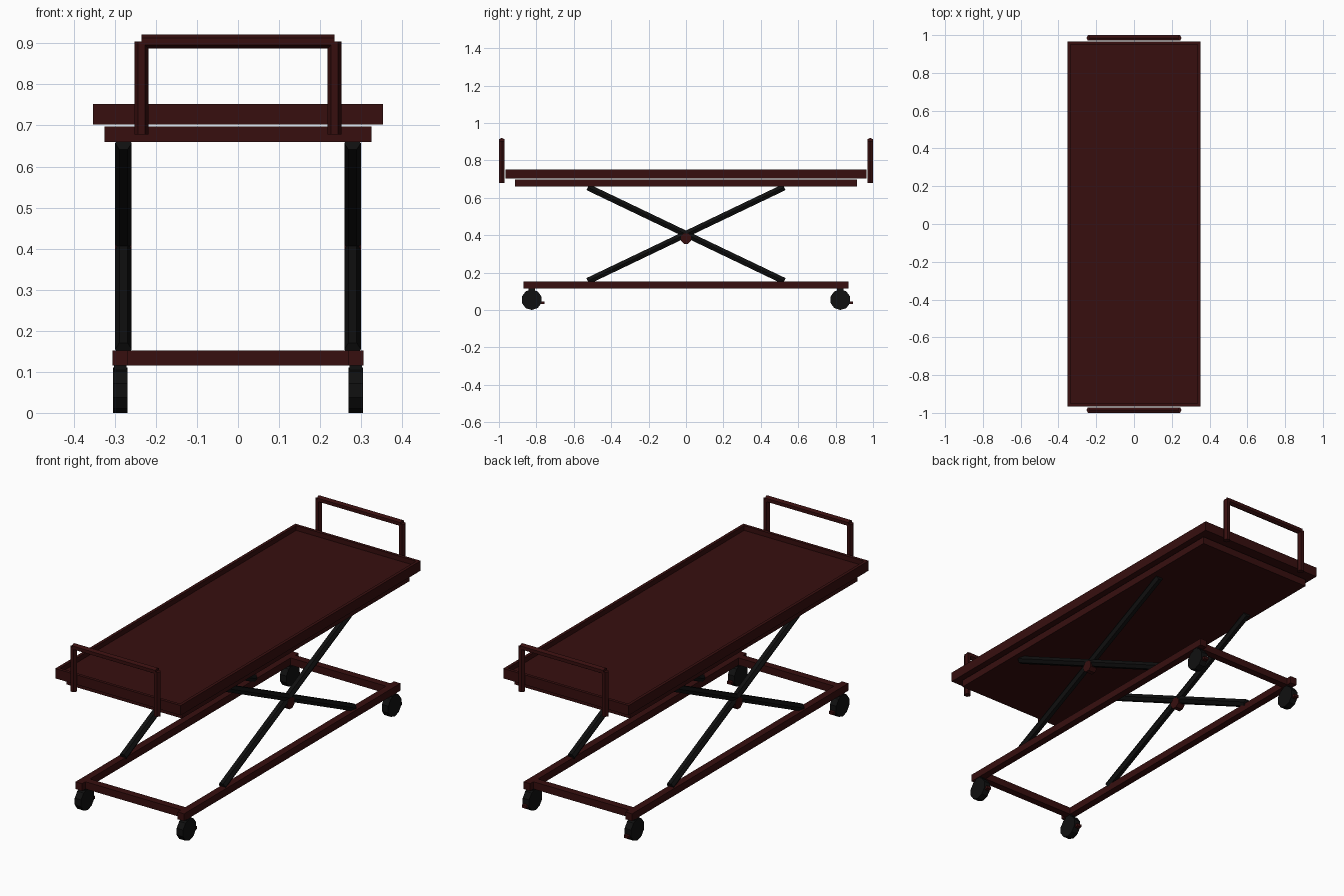
import bpy, bmesh, math
from mathutils import Vector

if "Cube" in bpy.data.objects:
    bpy.data.objects.remove(bpy.data.objects["Cube"])


def material(name, rgb):
    m = bpy.data.materials.new(name)
    m.diffuse_color = (*rgb, 1)
    m.use_nodes = True
    m.node_tree.nodes["Principled BSDF"].inputs["Base Color"].default_value = m.diffuse_color
    return m


RED = material("dark red steel", (0.038, 0.0045, 0.0045))
BLACK = material("black rubber and steel", (0.005, 0.005, 0.005))


def finish(name, bm, mat):
    bmesh.ops.recalc_face_normals(bm, faces=bm.faces)
    me = bpy.data.meshes.new(name)
    bm.to_mesh(me)
    bm.free()
    me.materials.append(mat)
    ob = bpy.data.objects.new(name, me)
    bpy.context.collection.objects.link(ob)
    return ob


def box(name, lo, hi, mat):
    bm = bmesh.new()
    bmesh.ops.create_cube(bm, size=1)
    for v in bm.verts:
        v.co = [a + (c + 0.5) * (b - a) for a, b, c in zip(lo, hi, v.co)]
    return finish(name, bm, mat)


def tube(name, a, b, r, sides, corner, mat):
    """Prism from a to b, with one cross-section corner pointing along 'corner'."""
    a, b = Vector(a), Vector(b)
    d = (b - a).normalized()
    u = Vector(corner)
    u = (u - d * u.dot(d)).normalized()
    w = d.cross(u)
    bm = bmesh.new()
    rings = []
    for p in (a, b):
        rings.append([bm.verts.new(p + r * (u * math.cos(t) + w * math.sin(t)))
                      for t in (2 * math.pi * i / sides for i in range(sides))])
    bm.faces.new(rings[0])
    bm.faces.new(rings[1])
    for i in range(sides):
        j = (i + 1) % sides
        bm.faces.new((rings[0][i], rings[0][j], rings[1][j], rings[1][i]))
    return finish(name, bm, mat)


# Tray bed with a raised rim around a recessed floor
bm = bmesh.new()
bmesh.ops.create_cube(bm, size=1)
for v in bm.verts:
    v.co = (v.co.x * 0.706, v.co.y * 1.93, 0.727 + v.co.z * 0.05)
bm.normal_update()
top = max(bm.faces, key=lambda f: f.calc_center_median().z)
bmesh.ops.inset_region(bm, faces=[top], thickness=0.022)
bm_floor = bmesh.ops.extrude_face_region(bm, geom=[top])
for e in bm_floor["geom"]:
    if isinstance(e, bmesh.types.BMVert):
        e.co.z -= 0.024
if top.is_valid:
    bmesh.ops.delete(bm, geom=[top], context='FACES_ONLY')
finish("tray_bed", bm, RED)

# Slab under the tray
box("support_slab", (-0.325, -0.915, 0.66), (0.325, 0.915, 0.697), RED)

for sy, end in ((-1, "front"), (1, "back")):
    # End handle: two posts and a grip bar
    y = sy * 0.985
    tube(f"{end}_handle_grip", (-0.235, y, 0.904), (0.235, y, 0.904), 0.017, 6, (0, 0, 1), RED)
    for sx in (-1, 1):
        tube(f"{end}_handle_post", (sx * 0.235, y, 0.678), (sx * 0.235, y, 0.904),
             0.017, 6, (1, 0, 0), RED)
    # Base cross rail
    box(f"{end}_base_rail", (-0.287, sy * 0.825 - 0.0185, 0.115),
        (0.287, sy * 0.825 + 0.0185, 0.152), RED)

for sx, side in ((-1, "left"), (1, "right")):
    # Base long rail
    x = sx * 0.287
    box(f"{side}_base_rail", (x - 0.0185, -0.87, 0.115), (x + 0.0185, 0.87, 0.152), RED)
    # Scissor arms and their pivot
    ax = sx * 0.279
    for sy in (-1, 1):
        tube(f"{side}_scissor_arm", (ax, -sy * 0.525, 0.155), (ax, sy * 0.525, 0.657),
             0.02, 6, (1, 0, 0), BLACK)
    tube(f"{side}_scissor_pivot", (ax - 0.02, 0, 0.382), (ax + 0.02, 0, 0.382),
         0.03, 8, (0, 0.924, 0.383), RED)
    # Casters: wheel, stem and brake pedal
    for sy in (-1, 1):
        y = sy * 0.825
        tube("caster_wheel", (x - 0.018, y, 0.055), (x + 0.018, y, 0.055),
             0.055, 10, (0, 0, 1), BLACK)
        box("caster_stem", (x - 0.015, y - 0.018, 0.09), (x + 0.015, y + 0.018, 0.116), BLACK)
        box("brake_pedal", (x - 0.012, y + 0.035, 0.031), (x + 0.012, y + 0.068, 0.045), RED)
